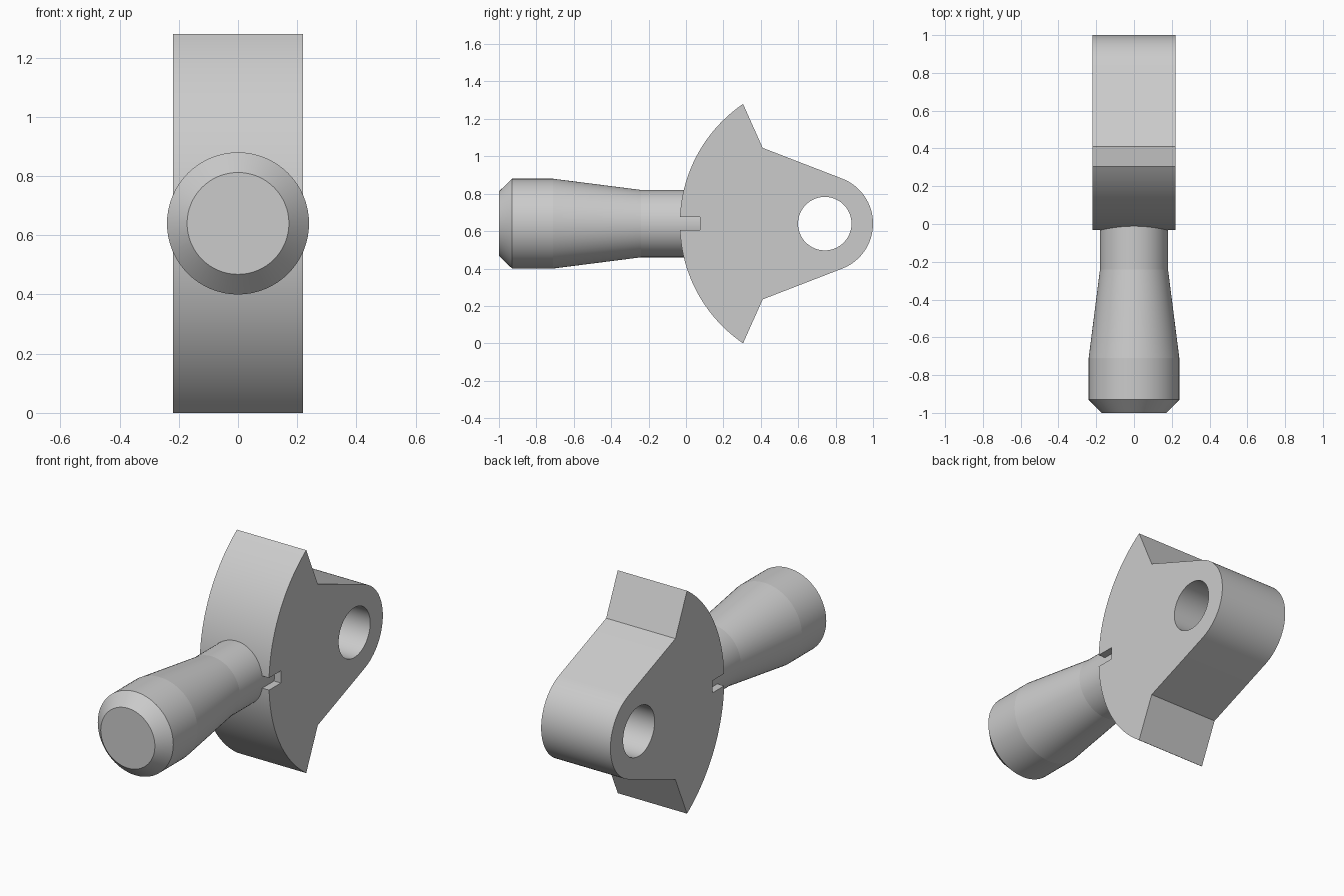
import bpy, bmesh
from math import sin, cos, pi, atan2, acos, asin, hypot, radians

if "Cube" in bpy.data.objects:
    bpy.data.objects.remove(bpy.data.objects["Cube"])

PIVOT_Y, MID_Z = 0.742, 0.64
HALF_WIDTH = 0.22


def arc(radius, start, end, steps):
    angles = [start + (end - start) * i / steps for i in range(steps + 1)]
    return [(PIVOT_Y + radius * cos(a), radius * sin(a)) for a in angles]


def smooth(obj):
    bpy.ops.object.select_all(action='DESELECT')
    obj.select_set(True)
    bpy.context.view_layer.objects.active = obj
    bpy.ops.object.shade_smooth_by_angle(angle=radians(6))


# Head: upper half of the outline (y, height above middle), mirrored below
tip, notch = (0.305, 0.64), (0.41, 0.405)
nose_r = 0.258
face_r = hypot(tip[0] - PIVOT_Y, tip[1])
d = (notch[0] - PIVOT_Y, notch[1])
tangent = atan2(d[1], d[0]) - acos(nose_r / hypot(*d))
slot_half, slot_end = 0.035, 0.075

upper = arc(nose_r, 0, tangent, 16) + [notch]
upper += arc(face_r, atan2(tip[1], tip[0] - PIVOT_Y), pi - asin(slot_half / face_r), 24)
upper.append((slot_end, slot_half))
outline = upper + [(y, -z) for y, z in reversed(upper[1:])]
pivot_hole = arc(0.143, 0, 2 * pi, 64)[:-1]

curve = bpy.data.curves.new("head_outline", 'CURVE')
curve.dimensions = '2D'
curve.fill_mode = 'BOTH'
curve.extrude = HALF_WIDTH
for loop in (outline, pivot_hole):
    spline = curve.splines.new('POLY')
    spline.points.add(len(loop) - 1)
    for p, (y, z) in zip(spline.points, loop):
        p.co = (y, z, 0, 1)
    spline.use_cyclic_u = True
head = bpy.data.objects.new("pivot_head", curve)
bpy.context.collection.objects.link(head)
head.rotation_euler = (pi / 2, 0, pi / 2)
head.location.z = MID_Z
head.select_set(True)
bpy.context.view_layer.objects.active = head
bpy.ops.object.convert(target='MESH')
head = bpy.context.object
head.name = "pivot_head"

# Weld the caps to the sides
bm = bmesh.new()
bm.from_mesh(head.data)
bmesh.ops.remove_doubles(bm, verts=bm.verts, dist=1e-4)
bmesh.ops.recalc_face_normals(bm, faces=bm.faces)
bm.to_mesh(head.data)
bm.free()
smooth(head)

# Handle: turned profile (y, radius), its inner end fills the slot
profile = [(-1, 0.172), (-0.93, 0.24), (-0.71, 0.24), (-0.24, 0.18), (slot_end, 0.18)]
SIDES = 64
bm = bmesh.new()
rings = [[bm.verts.new((r * cos(2 * pi * i / SIDES), y, MID_Z + r * sin(2 * pi * i / SIDES)))
          for i in range(SIDES)] for y, r in profile]
for a, b in zip(rings, rings[1:]):
    for i in range(SIDES):
        j = (i + 1) % SIDES
        bm.faces.new((a[i], a[j], b[j], b[i]))
bm.faces.new(rings[0])
bm.faces.new(rings[-1])
bmesh.ops.recalc_face_normals(bm, faces=bm.faces)
mesh = bpy.data.meshes.new("handle")
bm.to_mesh(mesh)
bm.free()
handle = bpy.data.objects.new("handle", mesh)
bpy.context.collection.objects.link(handle)
smooth(handle)
